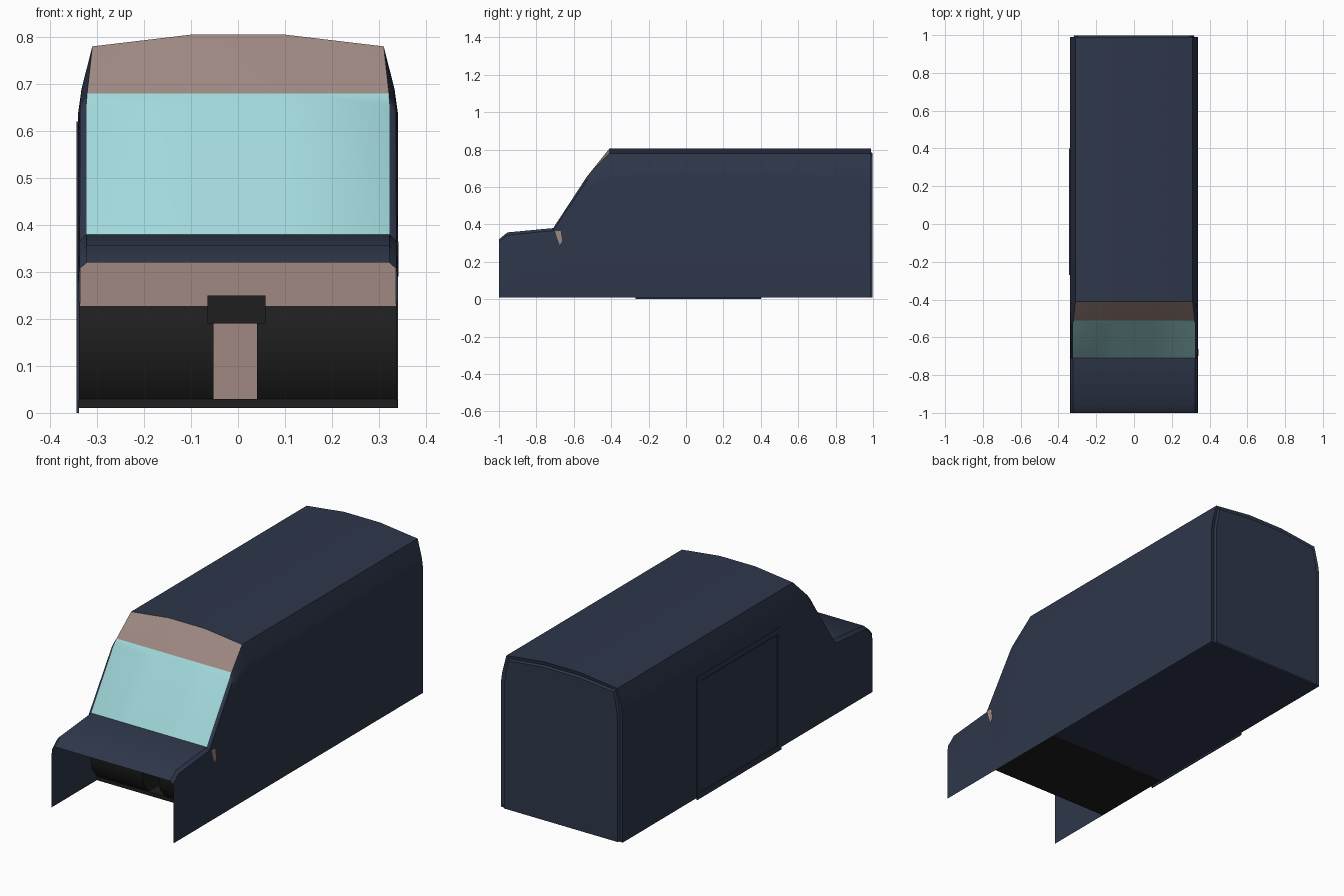
import bpy, bmesh

if "Cube" in bpy.data.objects:
    bpy.data.objects.remove(bpy.data.objects["Cube"])

def mat(name, rgb):
    m = bpy.data.materials.new(name)
    m.diffuse_color = (*rgb, 1)
    m.use_nodes = True
    m.node_tree.nodes["Principled BSDF"].inputs["Base Color"].default_value = m.diffuse_color
    return m

NAVY = mat("navy paint", (0.027, 0.037, 0.068))
GLASS = mat("pale cyan glass", (0.36, 0.69, 0.71))
LINER = mat("dusty pink liner", (0.35, 0.25, 0.225))
BLACK = mat("black trim", (0.013, 0.013, 0.013))

def finish(bm, name, mats, angle=None):
    bmesh.ops.recalc_face_normals(bm, faces=bm.faces)
    me = bpy.data.meshes.new(name)
    bm.to_mesh(me)
    bm.free()
    for m in mats:
        me.materials.append(m)
    ob = bpy.data.objects.new(name, me)
    bpy.context.collection.objects.link(ob)
    if angle:
        bpy.ops.object.select_all(action='DESELECT')
        ob.select_set(True)
        bpy.context.view_layer.objects.active = ob
        bpy.ops.object.shade_smooth_by_angle(angle=angle)
    return ob

def box(name, x, y, z, m):
    bm = bmesh.new()
    bmesh.ops.create_cube(bm, size=1)
    for v in bm.verts:
        v.co = [(a + b) / 2 + c * (b - a) for (a, b), c in zip((x, y, z), v.co)]
    return finish(bm, name, [m])

def extrude_x(name, profile, x0, x1, m, angle=None):
    bm = bmesh.new()
    a, b = ([bm.verts.new((x, y, z)) for y, z in profile] for x in (x0, x1))
    n = len(a)
    for i in range(n):
        bm.faces.new((a[i], a[(i + 1) % n], b[(i + 1) % n], b[i]))
    bm.faces.new(a)
    bm.faces.new(b)
    return finish(bm, name, [m], angle)

# Body shell: half sections lofted from nose to tail, open at the grille and underneath
def low(t):
    return [(.34, .01), (.34, t - .04), (.337, t - .014), (.322, t), (.1, t)]

roof = [(.34, .01), (.34, .64), (.333, .69), (.31, .78), (.1, .805)]
stations = [(-1, low(.32)), (-.955, low(.357)), (-.71, low(.38)),
            (-.53, [(.34, .01), (.34, .58), (.336, .635), (.322, .655), (.1, .655)]),
            (-.51, [(.34, .01), (.34, .60), (.336, .655), (.321, .68), (.1, .68)]),
            (-.41, roof), (.99, roof)]
bm = bmesh.new()
rings = []
for y, half in stations:
    pts = half + [(-x, z) for x, z in reversed(half)]
    rings.append([bm.verts.new((x, y, z)) for x, z in pts])
for s in range(len(rings) - 1):
    a, b = rings[s], rings[s + 1]
    for i in range(len(a) - 1):
        f = bm.faces.new((a[i], a[i + 1], b[i + 1], b[i]))
        if 3 <= i <= 5:                       # windscreen and header band
            f.material_index = {2: 1, 3: 1, 4: 2}.get(s, 0)
# Rear wall with a slightly raised door panel
back = bm.faces.new(rings[-1])
bm.normal_update()
if back.normal.y < 0:
    back.normal_flip()
bmesh.ops.inset_region(bm, faces=[back], thickness=.018, depth=-.004)
bmesh.ops.inset_region(bm, faces=[back], thickness=.006, depth=.012)
finish(bm, "van_body", [NAVY, GLASS, LINER], .6)

# Sliding door on the left side, with a groove around the inner panel
bm = bmesh.new()
door = bm.faces.new([bm.verts.new((-.3435, y, z)) for y, z in
                     ((-.27, 0), (-.27, .62), (.40, .62), (.40, 0))])
rim = bmesh.ops.extrude_edge_only(bm, edges=list(bm.edges))
for v in rim['geom']:
    if isinstance(v, bmesh.types.BMVert):
        v.co.x = -.338
bmesh.ops.inset_region(bm, faces=[door], thickness=.04)
bmesh.ops.inset_region(bm, faces=[door], thickness=.005, depth=0)
for v in door.verts:
    v.co.x = -.341
finish(bm, "sliding_door", [NAVY])

# Floor: painted rear underside and black cab floor
box("rear_floor", (-.339, .339), (-.2, .99), (.01, .02), NAVY)
box("cab_floor", (-.339, .339), (-.64, -.2), (.01, .03), BLACK)

# Footwells either side of the tunnel
well = [(-.64, .03), (-.68, .08), (-.69, .15), (-.685, .2), (-.66, .235),
        (-.3, .235), (-.3, .03)]
extrude_x("left_footwell", well, -.338, -.052, BLACK, .7)
extrude_x("right_footwell", well, .04, .338, BLACK, .7)

# Tunnel parts and bulkhead
box("tunnel_cover", (-.065, .058), (-.69, -.5), (.19, .25), BLACK)
box("tunnel_panel", (-.052, .04), (-.5, -.49), (.03, .2), LINER)
box("bulkhead", (-.336, .336), (-.665, -.655), (.22, .372), LINER)

# Small liner patch at the base of the right pillar
extrude_x("pillar_patch", [(-.70, .365), (-.67, .365), (-.662, .31), (-.675, .29), (-.69, .33)],
          .339, .3415, LINER)
